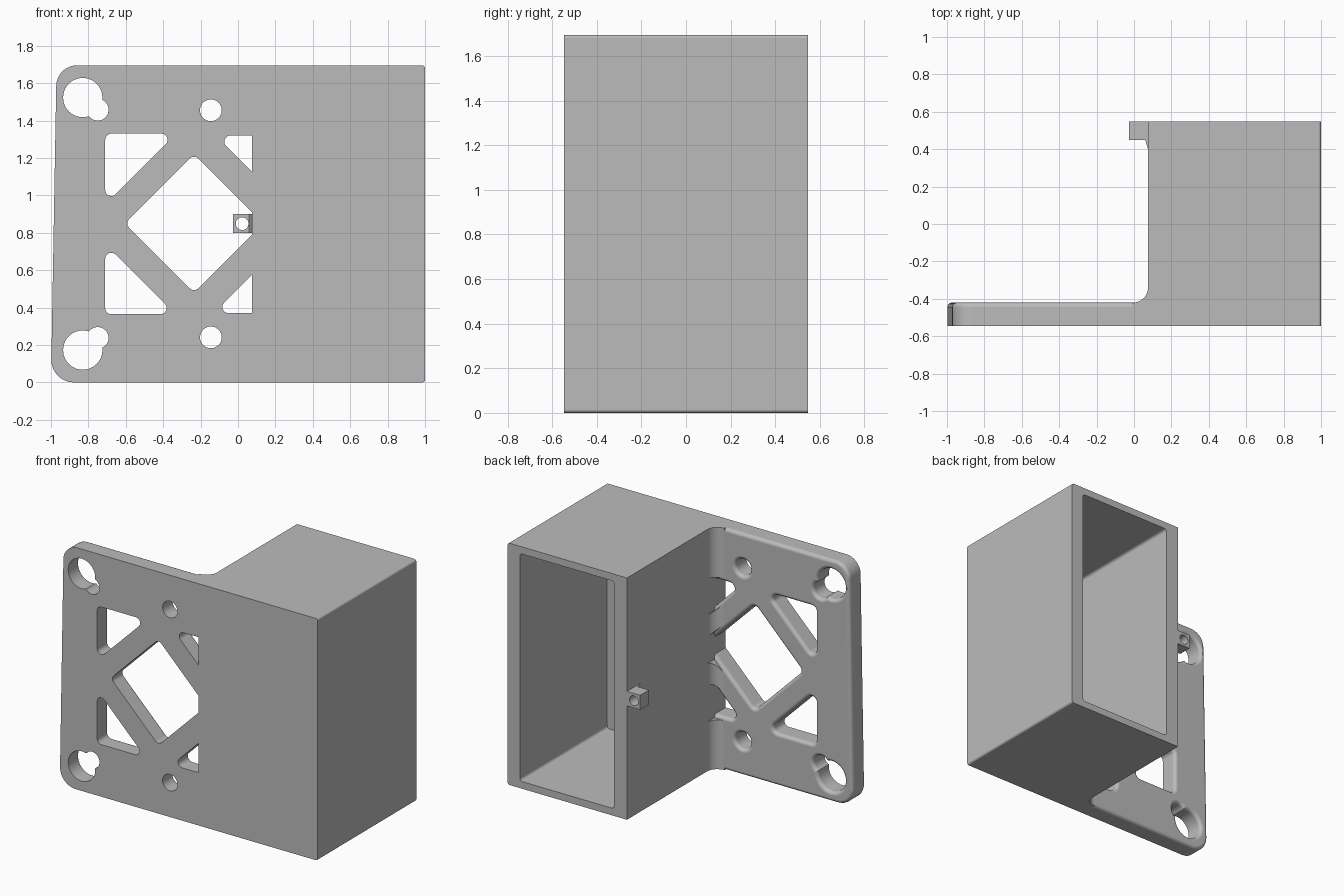
import bpy, bmesh, math
from mathutils import Vector

if "Cube" in bpy.data.objects:
    bpy.data.objects.remove(bpy.data.objects["Cube"], do_unlink=True)

FRONT, BACK, PLATE_BACK = -0.546, 0.547, -0.42
HEIGHT, WALL_X, EDGE = 1.695, 0.075, 0.025

grey = bpy.data.materials.new("plain grey")
grey.use_nodes = True
grey.diffuse_color = (0.5, 0.5, 0.5, 1)
grey.node_tree.nodes["Principled BSDF"].inputs["Base Color"].default_value = (0.5, 0.5, 0.5, 1)


def rounded(corners, radii, grow=0.0, steps=8):
    """Counter-clockwise convex outline with rounded corners, optionally offset."""
    pts, n = [], len(corners)
    for i in range(n):
        p = Vector(corners[i])
        to_prev = (Vector(corners[i - 1]) - p).normalized()
        to_next = (Vector(corners[(i + 1) % n]) - p).normalized()
        inner = to_prev.angle(to_next)
        centre = p + (to_prev + to_next).normalized() * radii[i] / math.sin(inner / 2)
        start = math.atan2(to_prev.x, -to_prev.y)
        for k in range(steps + 1):
            a = start + (math.pi - inner) * k / steps
            pts.append(centre + Vector((math.cos(a), math.sin(a))) * (radii[i] + grow))
    return pts


def circle(centre, radius, grow=0.0, steps=40):
    return [Vector(centre) + Vector((math.cos(a), math.sin(a))) * (radius + grow)
            for a in (2 * math.pi * k / steps for k in range(steps))]


def loft(name, rings, place):
    """Join equal rings of 2D points into a closed solid."""
    bm = bmesh.new()
    rows = [[bm.verts.new(place(p, d)) for p in pts] for d, pts in rings]
    for a, b in zip(rows, rows[1:]):
        for i in range(len(a)):
            j = (i + 1) % len(a)
            bm.faces.new((a[i], a[j], b[j], b[i]))
    bm.faces.new(rows[0])
    bm.faces.new(rows[-1])
    bmesh.ops.remove_doubles(bm, verts=bm.verts, dist=1e-5)
    bmesh.ops.recalc_face_normals(bm, faces=bm.faces)
    mesh = bpy.data.meshes.new(name)
    bm.to_mesh(mesh)
    bm.free()
    mesh.materials.append(grey)
    obj = bpy.data.objects.new(name, mesh)
    bpy.context.collection.objects.link(obj)
    return obj


def along_y(p, d):
    return (p.x, d, p.y)


def along_z(p, d):
    return (p.x, p.y, d)


def prism_y(name, pts, y0, y1):
    return loft(name, [(y0, pts), (y1, pts)], along_y)


def combine(target, other, operation):
    mod = target.modifiers.new("combine", 'BOOLEAN')
    mod.operation, mod.solver, mod.object = operation, 'EXACT', other
    bpy.context.view_layer.objects.active = target
    bpy.ops.object.modifier_apply(modifier=mod.name)
    bpy.data.objects.remove(other, do_unlink=True)


def eased(outline, sign):
    """Rings that round over the rear edge of the plate."""
    rings = []
    for k in range(6):
        t = math.pi / 2 * k / 5
        rings.append((PLATE_BACK - EDGE + EDGE * math.sin(t),
                      outline(sign * EDGE * (1 - math.cos(t)))))
    return rings


def cut_window(target, outline):
    rings = [(FRONT - 0.1, outline(0))] + eased(outline, 1) + [(-0.25, outline(EDGE))]
    combine(target, loft("window_cutter", rings, along_y), 'DIFFERENCE')


# Mounting plate with a slightly leaning outer edge
def plate_outline(grow):
    return rounded([(-1, 0), (0.15, 0), (0.15, HEIGHT), (-0.97, HEIGHT)],
                   [0.12, 0.03, 0.03, 0.11], grow)


bracket = loft("box_bracket", [(FRONT, plate_outline(0))] + eased(plate_outline, -1), along_y)

# Concave fillet between plate and housing
R = 0.08
arc = [Vector((WALL_X - R + R * math.sin(a), PLATE_BACK + R - R * math.cos(a)))
       for a in (math.pi / 2 * k / 8 for k in range(9))]
base = [Vector((0.12, PLATE_BACK + R)), Vector((0.12, -0.46)), Vector((WALL_X - R, -0.46))]
fillet = loft("fillet", [(0, arc + base), (HEIGHT, arc + base)], along_z)
combine(bracket, fillet, 'UNION')

# Triangular and diamond windows
windows = [
    [(-0.71, 0.95), (-0.33, 1.33), (-0.71, 1.33)],
    [(-0.71, 0.365), (-0.335, 0.365), (-0.71, 0.74)],
    [(-0.12, 1.32), (0.13, 1.07), (0.13, 1.32)],
    [(-0.13, 0.37), (0.13, 0.37), (0.13, 0.63)],
    [(-0.235, 0.48), (0.135, 0.85), (-0.235, 1.22), (-0.605, 0.85)],
]
for corners in windows:
    cut_window(bracket, lambda g, c=corners: rounded(c, [0.033] * len(c), g))

# Round holes, repeated at top and bottom
for side in (-1, 1):
    for x, dz, r in ((-0.145, 0.607, 0.058), (-0.83, 0.675, 0.105), (-0.75, 0.61, 0.058)):
        cut_window(bracket, lambda g, c=(x, 0.848 + side * dz), r=r: circle(c, r, g))

# Housing, open at the rear
shell = rounded([(WALL_X, 0), (1, 0), (1, HEIGHT), (WALL_X, HEIGHT)], [0, 0.015, 0.015, 0])
housing = prism_y("housing", shell, FRONT, BACK)
hollow = rounded([(0.175, 0.05), (0.905, 0.05), (0.905, HEIGHT - 0.05), (0.175, HEIGHT - 0.05)],
                 [0.02] * 4)
combine(housing, prism_y("hollow_cutter", hollow, PLATE_BACK, BACK + 0.1), 'DIFFERENCE')
combine(bracket, housing, 'UNION')

# Small drilled lug with a tapered root
lug_side = [Vector(p) for p in ((-0.027, 0.45), (0.06, 0.45), (WALL_X, 0.4), (0.1, 0.4),
                                (0.1, BACK), (-0.027, BACK))]
lug = loft("lug", [(0.798, lug_side), (0.9, lug_side)], along_z)
combine(lug, prism_y("lug_cutter", circle((0.022, 0.849), 0.034), 0.3, 0.7), 'DIFFERENCE')
combine(bracket, lug, 'UNION')

# Smooth curved surfaces, keep hard edges crisp
bpy.ops.object.select_all(action='DESELECT')
bracket.select_set(True)
bpy.context.view_layer.objects.active = bracket
bpy.ops.object.shade_smooth_by_angle(angle=math.radians(30))
weighted = bracket.modifiers.new("even_shading", 'WEIGHTED_NORMAL')
weighted.keep_sharp = True
